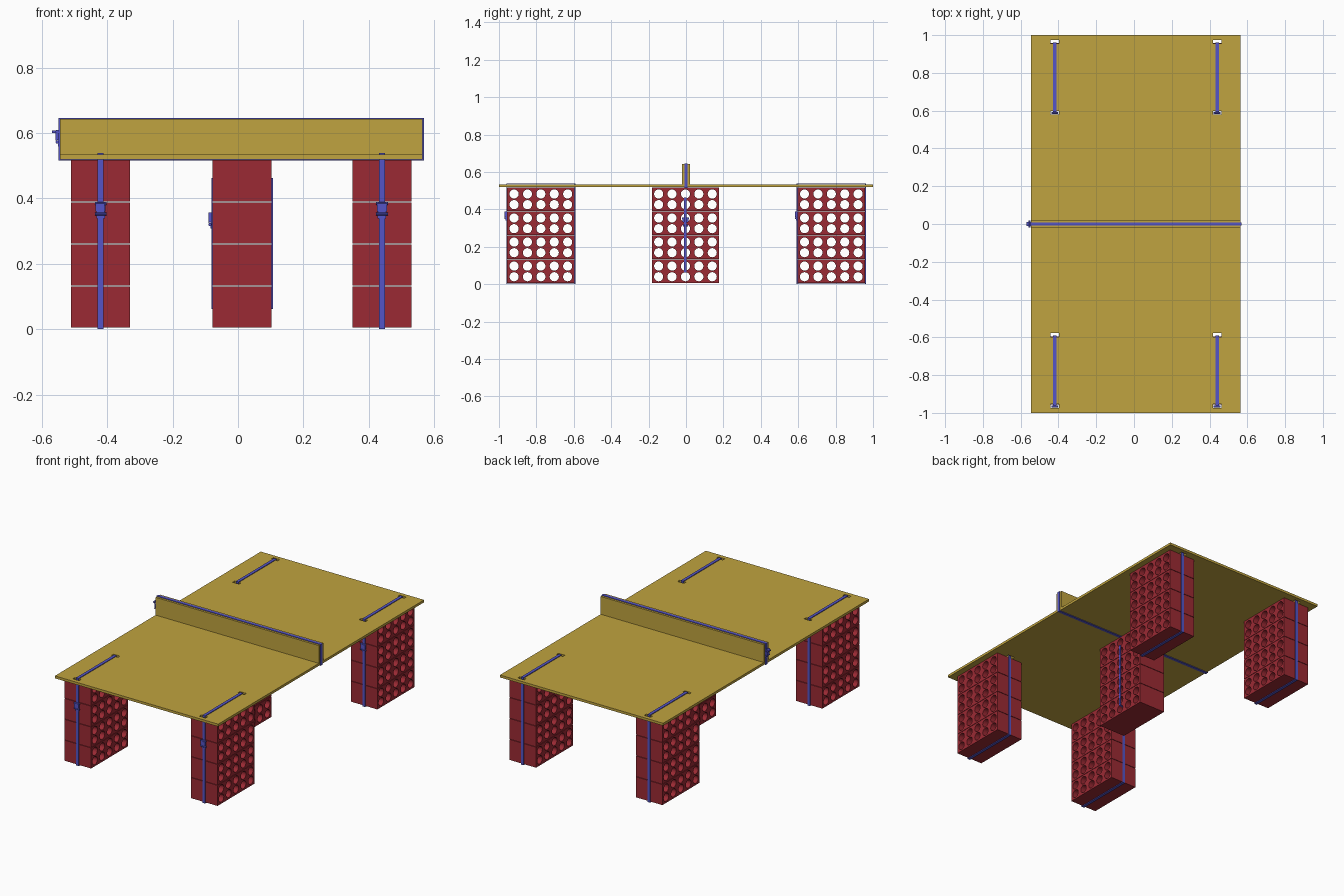
import bpy
import bmesh
from math import pi
from mathutils import Matrix, Vector

if "Cube" in bpy.data.objects:
    bpy.data.objects.remove(bpy.data.objects["Cube"], do_unlink=True)


def material(name, rgb):
    m = bpy.data.materials.new(name)
    m.use_nodes = True
    m.diffuse_color = (*rgb, 1)
    m.node_tree.nodes["Principled BSDF"].inputs["Base Color"].default_value = (*rgb, 1)
    return m


WOOD = material("ochre wood", (0.53, 0.37, 0.05))
BRICK = material("brick red", (0.33, 0.023, 0.034))
STRAP = material("strap blue", (0.09, 0.09, 0.57))


def add_object(name, mesh, loc=(0, 0, 0)):
    ob = bpy.data.objects.new(name, mesh)
    ob.location = loc
    bpy.context.collection.objects.link(ob)
    return ob


def add_box(bm, center, size):
    mat = Matrix.Translation(center) @ Matrix.Diagonal((*size, 1))
    bmesh.ops.create_cube(bm, size=1, matrix=mat)


def to_mesh(bm, name, mat):
    bmesh.ops.recalc_face_normals(bm, faces=bm.faces)
    mesh = bpy.data.meshes.new(name)
    bm.to_mesh(mesh)
    bm.free()
    mesh.materials.append(mat)
    return mesh


def boxes(name, parts, mat):
    bm = bmesh.new()
    for center, size in parts:
        add_box(bm, center, size)
    return to_mesh(bm, name, mat)


def cut(name, mesh, cutter_mesh):
    """Subtract the cutter and return the resulting mesh."""
    body, cutter = add_object(name, mesh), add_object("cutter", cutter_mesh)
    cutter.hide_render = True
    mod = body.modifiers.new("holes", "BOOLEAN")
    mod.object, mod.operation, mod.solver = cutter, "DIFFERENCE", "EXACT"
    dg = bpy.context.evaluated_depsgraph_get()
    result = bpy.data.meshes.new_from_object(body.evaluated_get(dg))
    bpy.data.objects.remove(body, do_unlink=True)
    bpy.data.objects.remove(cutter, do_unlink=True)
    return result


def strap_loop(name, axis, lo, hi, mid, width=0.018, t=0.004):
    """Rectangular closed band in the plane of the given axis and z."""
    def place(h, z, sh, sz):
        if axis == "x":
            return (h, mid, z), (sh, width, sz)
        return (mid, h, z), (width, sh, sz)
    (h0, z0), (h1, z1) = lo, hi
    hm, zm = (h0 + h1) / 2, (z0 + z1) / 2
    parts = [place(hm, z, h1 - h0, t) for z in (z0 + t / 2, z1 - t / 2)]
    parts += [place(h, zm, t, z1 - z0 - 2 * t) for h in (h0 + t / 2, h1 - t / 2)]
    return add_object(name, boxes(name, parts, STRAP))


# Clamp facing -y: base plate, side cheeks, roller and tilted lever
def buckle_mesh():
    bm = bmesh.new()
    add_box(bm, (0, -0.002, -0.008), (0.026, 0.004, 0.05))
    for s in (-1, 1):
        add_box(bm, (s * 0.014, -0.005, 0.002), (0.003, 0.01, 0.03))
    for z in (-0.02, 0.012):
        mat = Matrix.Translation((0, -0.006, z)) @ Matrix.Rotation(pi / 2, 4, "Y")
        bmesh.ops.create_cone(bm, cap_ends=True, segments=10, radius1=0.005,
                              radius2=0.005, depth=0.036, matrix=mat)
    add_box(bm, (0, -0.009, -0.002), (0.024, 0.004, 0.026))
    return to_mesh(bm, "buckle", STRAP)


BUCKLE = buckle_mesh()

# Perforated brick, shared by every pier
BRICK_D, BRICK_W, BRICK_H, PITCH = 0.18, 0.36, 0.126, 0.1285
bm = bmesh.new()
for col in range(-2, 3):
    for row in (-1, 1):
        mat = Matrix.Translation((0, col * 0.0716, row * 0.0285)) @ Matrix.Rotation(pi / 2, 4, "Y")
        bmesh.ops.create_cone(bm, cap_ends=True, segments=20, radius1=0.0245,
                              radius2=0.0245, depth=0.3, matrix=mat)
holes = to_mesh(bm, "holes", BRICK)
block = boxes("brick", [((0, 0, 0), (BRICK_D, BRICK_W, BRICK_H))], BRICK)
brick = cut("brick", block, holes)


def pier(name, x, y):
    for k in range(4):
        add_object(f"{name}_brick", brick, (x, y, 0.005 + BRICK_H / 2 + k * PITCH))


# Corner piers, each strapped to the table top
slots = []
for xname, x in (("right", -0.42), ("left", 0.44)):
    for yname, y in (("front", -0.776), ("back", 0.777)):
        name = f"{yname}_{xname}"
        pier(name + "_pier", x, y)
        strap_loop(name + "_strap", "y", (y - 0.185, 0.0), (y + 0.185, 0.539), x)
        add_object(name + "_buckle", BUCKLE, (x, y - 0.184, 0.372))
        slots += [((x, y + s * 0.188, 0.527), (0.044, 0.02, 0.1)) for s in (-1, 1)]

# Centre pier with a strap threaded through its holes
CX, CY = 0.0125, -0.003
pier("centre_pier", CX, CY)
strap_loop("centre_strap", "x", (CX - 0.094, 0.062), (CX + 0.094, 0.462), CY, 0.014)
clamp = add_object("centre_buckle", BUCKLE, (CX - 0.092, CY, 0.34))
clamp.rotation_euler.z = -pi / 2

# Slotted table top
TX = 0.01
top = boxes("table_top", [((TX, 0, 0.5265), (1.11, 2.0, 0.015))], WOOD)
add_object("table_top", cut("table_top", top, boxes("slots", slots, WOOD)))

# Net board with a lengthwise strap and its clamp
add_object("net_board", boxes("net_board", [((TX, 0, 0.588), (1.11, 0.044, 0.11))], WOOD))
strap_loop("net_strap", "x", (TX - 0.559, 0.515), (TX + 0.559, 0.646), 0)
clamp = add_object("net_buckle", BUCKLE, (TX - 0.557, 0, 0.592))
clamp.rotation_euler.z = -pi / 2
add_object("net_lever", boxes("net_lever", [((TX - 0.567, 0, 0.604), (0.024, 0.022, 0.008))], STRAP))

# Smooth hole walls, keeping hard edges
bpy.ops.object.select_all(action="DESELECT")
for ob in bpy.context.collection.objects:
    if ob.type == "MESH" and ("brick" in ob.name or "buckle" in ob.name):
        ob.select_set(True)
        bpy.context.view_layer.objects.active = ob
bpy.ops.object.shade_smooth_by_angle()
